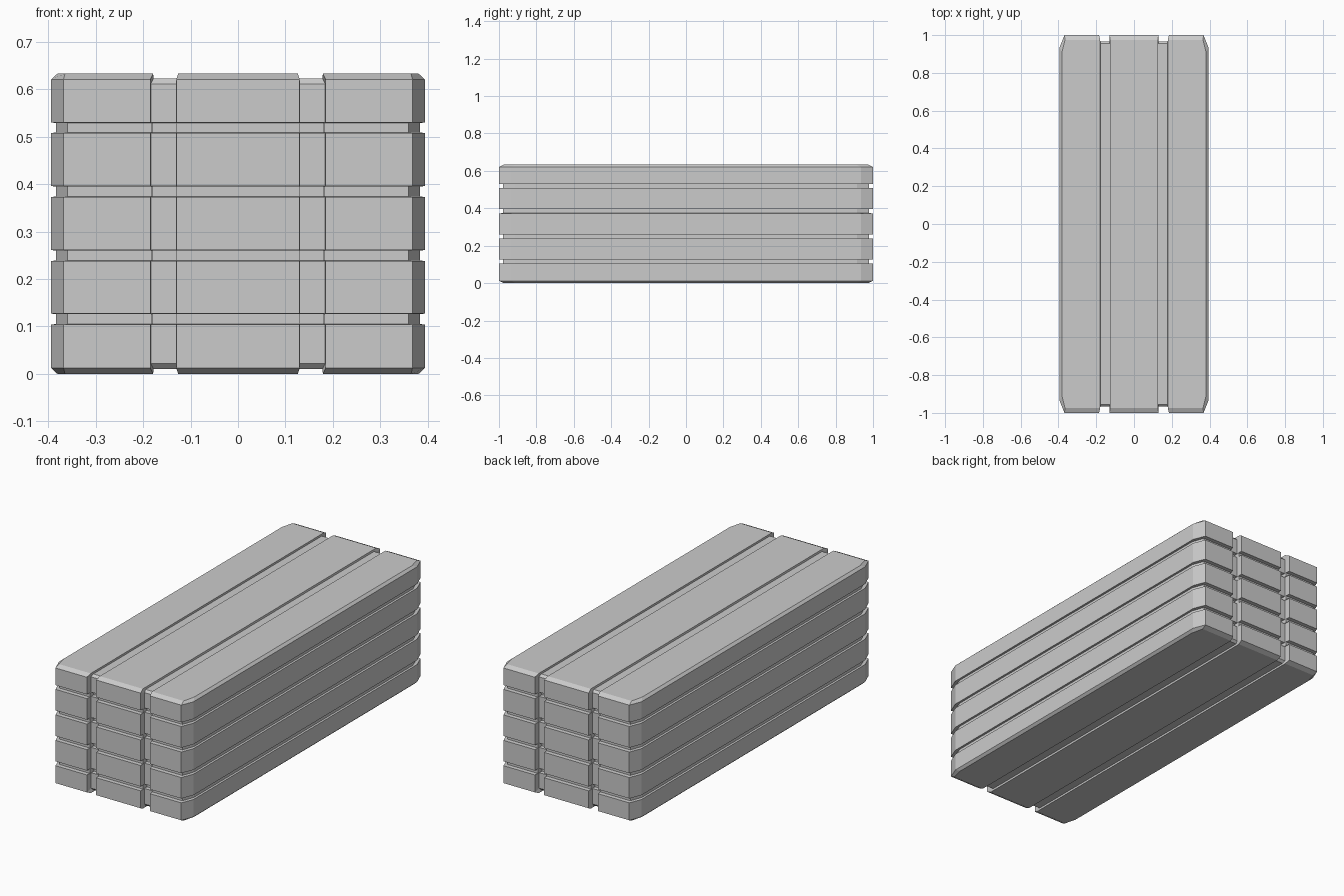
import bpy, bmesh

if "Cube" in bpy.data.objects:
    bpy.data.objects.remove(bpy.data.objects["Cube"])

# Height levels: (z, kind) - chamfered rims, flat bands and notches between layers
levels = [(0.0, "rim"), (0.012, "band")]
for lo, hi in [(0.104, 0.127), (0.238, 0.261), (0.373, 0.396), (0.508, 0.530)]:
    levels += [(lo, "band"), (lo + 0.001, "notch"), (hi - 0.001, "notch"), (hi, "band")]
levels += [(0.621, "band"), (0.633, "rim")]

# Inset of each kind of level along y (ends) and x (sides)
INSET_Y = {"rim": 0.025, "band": 0.0, "notch": 0.021}
INSET_X = {"rim": 0.013, "band": 0.0, "notch": 0.0105}

# Half of the stations across the width: (x, x at rim, x at notch, kind)
half = [(0.130, 0.126, 0.130, "block"), (0.131, 0.128, 0.130, "groove"),
        (0.184, 0.178, 0.180, "groove"), (0.185, 0.179, 0.181, "block"),
        (0.368, 0.365, 0.360, "block"), (0.394, 0.381, 0.3835, "side")]
stations = [(-1, s) for s in reversed(half)] + [(1, s) for s in half]


def section(bm, sign, station):
    """One lengthwise slice of the stack: front column and back column of vertices."""
    x, x_rim, x_notch, where = station
    front, back = [], []
    for z, kind in levels:
        px = {"rim": x_rim, "band": x, "notch": x_notch}[kind]
        y = 1.0 - INSET_Y[kind]
        if where == "groove":
            y -= 0.033 if kind != "rim" else 0.02
            if z < 0.02:
                z += 0.010
            elif z > 0.61:
                z -= 0.010
        elif where == "side":
            y -= 0.065
        front.append(bm.verts.new((sign * px, -y, z)))
        back.append(bm.verts.new((sign * px, y, z)))
    return front, back


bm = bmesh.new()
slices = [section(bm, sg, st) for sg, st in stations]

# Skin between neighbouring slices
for (fa, ba), (fb, bb) in zip(slices, slices[1:]):
    la, lb = fa + ba[::-1], fb + bb[::-1]
    n = len(la)
    for i in range(n):
        j = (i + 1) % n
        bm.faces.new((la[i], la[j], lb[j], lb[i]))

# Long sides, one strip per level
for front, back in (slices[0], slices[-1]):
    for i in range(len(levels) - 1):
        bm.faces.new((front[i], front[i + 1], back[i + 1], back[i]))

bmesh.ops.recalc_face_normals(bm, faces=bm.faces[:])
mesh = bpy.data.meshes.new("grooved_block_stack")
bm.to_mesh(mesh)
bm.free()
bpy.context.collection.objects.link(bpy.data.objects.new("grooved_block_stack", mesh))
